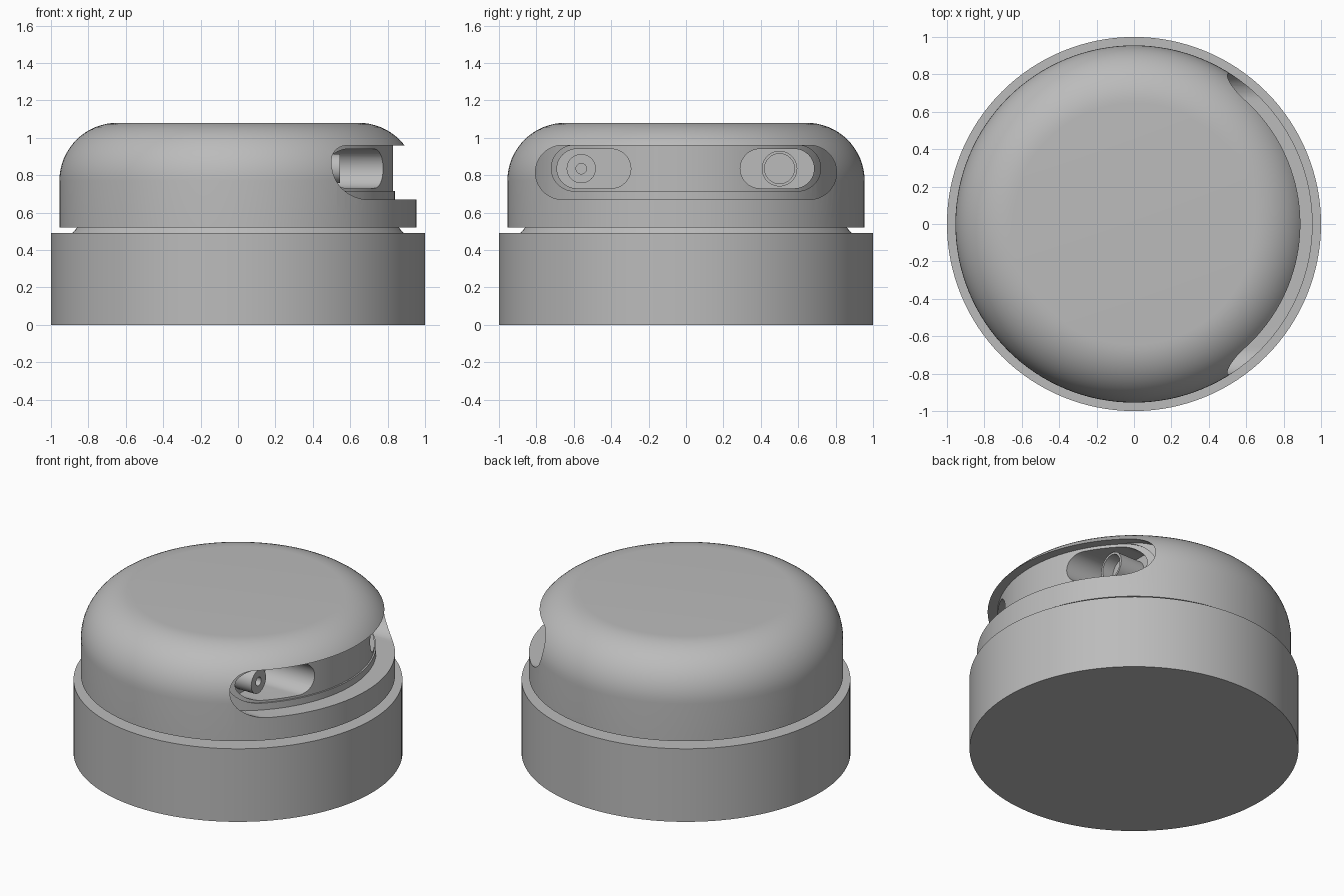
import bpy, bmesh, math
from mathutils import Matrix

cube = bpy.data.objects.get("Cube")
if cube:
    bpy.data.objects.remove(cube, do_unlink=True)

grey = bpy.data.materials.new("plain grey")
grey.use_nodes = True
grey.diffuse_color = (0.5, 0.5, 0.5, 1)
grey.node_tree.nodes["Principled BSDF"].inputs["Base Color"].default_value = (0.5, 0.5, 0.5, 1)


def make(name, bm):
    bmesh.ops.recalc_face_normals(bm, faces=bm.faces)
    mesh = bpy.data.meshes.new(name)
    bm.to_mesh(mesh)
    bm.free()
    mesh.materials.append(grey)
    obj = bpy.data.objects.new(name, mesh)
    bpy.context.collection.objects.link(obj)
    return obj


def lathe(name, profile, steps=128):
    """Revolve an (radius, height) profile that begins and ends on the z axis."""
    bm = bmesh.new()
    verts = [bm.verts.new((r, 0, z)) for r, z in profile]
    edges = [bm.edges.new(pair) for pair in zip(verts, verts[1:])]
    bmesh.ops.spin(bm, geom=verts + edges, cent=(0, 0, 0), axis=(0, 0, 1),
                   angle=math.tau, steps=steps)
    bmesh.ops.remove_doubles(bm, verts=bm.verts, dist=1e-4)
    return make(name, bm)


def stadium(name, y0, y1, z0, z1, x0, x1=1.2, steps=24):
    """Round-ended slot outline in the yz plane, extruded along x."""
    r, zc = (z1 - z0) / 2, (z0 + z1) / 2
    bm = bmesh.new()
    verts = []
    for centre, start in ((y1 - r, -math.pi / 2), (y0 + r, math.pi / 2)):
        for i in range(steps + 1):
            a = start + math.pi * i / steps
            verts.append(bm.verts.new((x0, centre + r * math.cos(a), zc + r * math.sin(a))))
    face = bm.faces.new(verts)
    new = bmesh.ops.extrude_face_region(bm, geom=[face])["geom"]
    moved = [v for v in new if isinstance(v, bmesh.types.BMVert)]
    bmesh.ops.translate(bm, verts=moved, vec=(x1 - x0, 0, 0))
    return make(name, bm)


def subtract(target, cutter):
    """Apply a boolean difference and remove the cutter."""
    mod = target.modifiers.new("cut", 'BOOLEAN')
    mod.operation, mod.solver, mod.object = 'DIFFERENCE', 'EXACT', cutter
    bpy.context.view_layer.objects.active = target
    bpy.ops.object.modifier_apply(modifier=mod.name)
    bpy.data.objects.remove(cutter, do_unlink=True)


# Base drum
base = lathe("base", [(0, 0), (1, 0), (1, 0.49), (0, 0.49)])

# Domed head with a tapered neck
fillet = [(0.645 + 0.31 * math.cos(a), 0.77 + 0.31 * math.sin(a))
          for a in (math.pi / 2 * i / 16 for i in range(17))]
head = lathe("head", [(0, 0.485), (0.89, 0.485), (0.86, 0.52), (0.955, 0.52)]
             + fillet + [(0, 1.08)])

# Curved window: two stepped slots around an inner drum
for half, low, radius in ((0.805, 0.67, 0.84), (0.72, 0.715, 0.83)):
    slot = stadium("slot_cutter", -half, half, low, 0.96, 0.1)
    subtract(slot, lathe("core_cutter", [(0, 0.3), (radius, 0.3), (radius, 1.3), (0, 1.3)]))
    subtract(head, slot)

# Sensor pockets
for y0, y1 in ((-0.69, -0.295), (0.29, 0.685)):
    subtract(head, stadium("pocket_cutter", y0, y1, 0.73, 0.94, 0.42))


# Hollow sensor barrels facing out of the pockets
def barrel(name, y, front, outer, inner, depth):
    obj = lathe(name, [(0, 0.38), (outer, 0.38), (outer, front),
                       (inner, front), (inner, front - depth), (0, front - depth)], 48)
    obj.data.transform(Matrix.Translation((0, y, 0.835)) @ Matrix.Rotation(math.pi / 2, 4, 'Y'))
    return obj


parts = [base, head,
         barrel("emitter", -0.56, 0.545, 0.078, 0.028, 0.05),
         barrel("receiver", 0.5, 0.6, 0.095, 0.08, 0.08)]

for obj in bpy.context.selected_objects:
    obj.select_set(False)
for obj in parts:
    obj.select_set(True)
bpy.context.view_layer.objects.active = head
bpy.ops.object.shade_smooth_by_angle(angle=math.radians(30))
